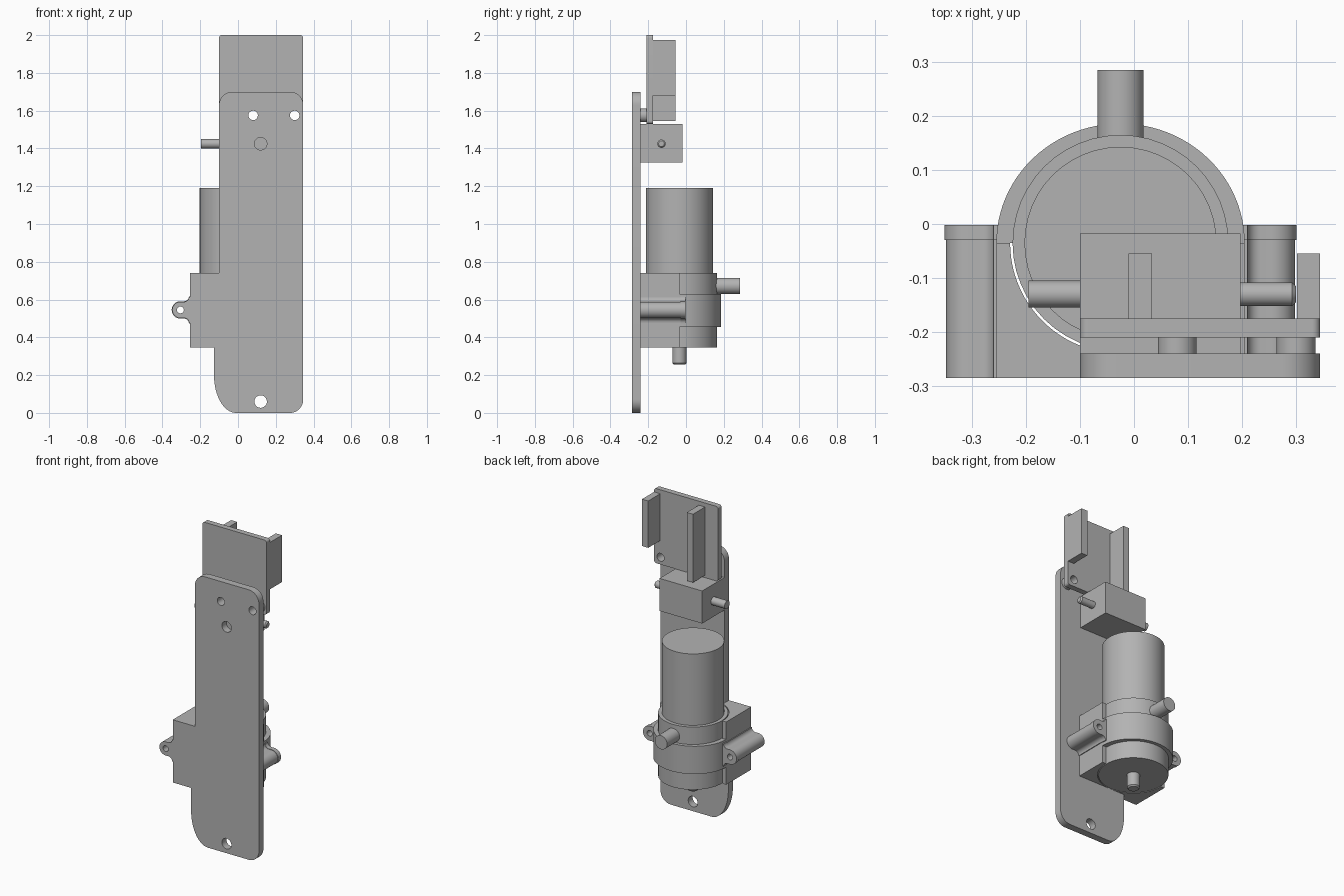
import bpy, bmesh
from math import sin, cos, pi, radians

if "Cube" in bpy.data.objects:
    bpy.data.objects.remove(bpy.data.objects["Cube"], do_unlink=True)

grey = bpy.data.materials.new("plain_grey")
grey.use_nodes = True
GREY = (0.45, 0.45, 0.45, 1)
grey.diffuse_color = GREY
grey.node_tree.nodes["Principled BSDF"].inputs["Base Color"].default_value = GREY

CX, CY = -0.025, -0.035          # motor axis
EAR_X, EAR_Z = 0.28, 0.545       # clamp screw offset from the axis, and height
FRONT, BACK = -0.285, -0.24      # faces of the mounting plate
TURN = {"X": (0, pi / 2, 0), "Y": (pi / 2, 0, 0), "Z": (0, 0, 0)}


def arc(cx, cy, r, start, end, steps=12, ry=None):
    ry = ry or r
    angles = [radians(start + (end - start) * i / steps) for i in range(steps + 1)]
    return [(cx + r * cos(a), cy + ry * sin(a)) for a in angles]


def circle(cx, cy, r, steps=48):
    return arc(cx, cy, r, 0, 360, steps)[:-1]


def finish(name, mesh):
    obj = bpy.data.objects.new(name, mesh)
    bpy.context.collection.objects.link(obj)
    mesh.materials.clear()
    mesh.materials.append(grey)
    bpy.ops.object.select_all(action="DESELECT")
    obj.select_set(True)
    bpy.context.view_layer.objects.active = obj
    bpy.ops.object.shade_smooth_by_angle(angle=radians(30))
    return obj


def extrude(name, axis, low, high, outline, *holes):
    """Extrude a flat outline with holes along Y (outline in x, z) or Z (outline in x, y)."""
    curve = bpy.data.curves.new(name, "CURVE")
    curve.dimensions = "2D"
    curve.fill_mode = "BOTH"
    curve.extrude = (high - low) / 2
    for loop in (outline, *holes):
        spline = curve.splines.new("POLY")
        spline.points.add(len(loop) - 1)
        for point, (u, v) in zip(spline.points, loop):
            point.co = (u, v, 0, 1)
        spline.use_cyclic_u = True
    temp = bpy.data.objects.new(name + "_curve", curve)
    bpy.context.collection.objects.link(temp)
    graph = bpy.context.evaluated_depsgraph_get()
    mesh = bpy.data.meshes.new_from_object(temp.evaluated_get(graph))
    bpy.data.objects.remove(temp, do_unlink=True)
    bm = bmesh.new()
    bm.from_mesh(mesh)
    bmesh.ops.remove_doubles(bm, verts=bm.verts, dist=1e-5)
    bmesh.ops.recalc_face_normals(bm, faces=bm.faces)
    bm.to_mesh(mesh)
    bm.free()
    obj = finish(name, mesh)
    obj.rotation_euler = TURN[axis]
    obj.location["XYZ".index(axis)] = (low + high) / 2
    return obj


def cylinder(name, axis, centre, r, length, chamfer=0):
    bm = bmesh.new()
    bmesh.ops.create_cone(bm, cap_ends=True, segments=48, radius1=r, radius2=r, depth=length)
    if chamfer:
        rims = [e for e in bm.edges if abs(e.verts[0].co.z - e.verts[1].co.z) < 1e-6]
        bmesh.ops.bevel(bm, geom=rims, offset=chamfer, segments=1, affect="EDGES")
    mesh = bpy.data.meshes.new(name)
    bm.to_mesh(mesh)
    bm.free()
    obj = finish(name, mesh)
    obj.rotation_euler = TURN[axis]
    obj.location = centre
    return obj


def box(name, x, y, z):
    return extrude(name, "Z", *z, [(x[0], y[0]), (x[1], y[0]), (x[1], y[1]), (x[0], y[1])])


def rounded(x0, x1, z0, z1, r):
    return (arc(x1 - r, z1 - r, r, 0, 90) + arc(x0 + r, z1 - r, r, 90, 180)
            + arc(x0 + r, z0 + r, r, 180, 270) + arc(x1 - r, z0 + r, r, 270, 360))


# Mounting plate, with the block's front face as part of its outline
plate = (arc(0.275, 1.63, 0.07, 0, 90) + arc(-0.03, 1.63, 0.07, 90, 180)
         + [(-0.1, 0.74), (-0.255, 0.74), (-0.255, 0.345), (-0.127, 0.345)]
         + arc(-0.01, 0.2, 0.117, 180, 270, 16, ry=0.2)
         + arc(0.275, 0.07, 0.07, 270, 360))
screws = [(0.08, 1.575), (0.30, 1.575)]
screw_holes = [circle(x, z, 0.025) for x, z in screws]
extrude("mounting_plate", "Y", FRONT, BACK, plate,
        circle(0.12, 0.06, 0.033), circle(0.12, 1.425, 0.033), *screw_holes)

# Upper panel on two hollow spacers, with two rails behind
extrude("upper_panel", "Y", -0.21, -0.175, rounded(-0.1, 0.345, 1.53, 2.0, 0.015), *screw_holes)
for i, (x, z) in enumerate(screws):
    extrude(f"spacer_{i + 1}", "Y", BACK, -0.21, circle(x, z, 0.036), screw_holes[i])
box("outer_rail", (0.302, 0.345), (-0.175, -0.055), (1.68, 1.975))
box("inner_rail", (-0.01, 0.033), (-0.175, -0.055), (1.545, 1.975))

# Small box with a pin on each side
box("pin_box", (-0.1, 0.197), (BACK, -0.018), (1.325, 1.53))
cylinder("right_pin", "X", (-0.14, -0.13, 1.425), 0.025, 0.11)
cylinder("left_pin", "X", (0.245, -0.13, 1.425), 0.022, 0.11, 0.007)

# Cradle block with a half-round seat
seat = arc(CX, CY, 0.2045, 360, 180, 48)
extrude("cradle_block", "Z", 0.345, 0.74,
        [(-0.255, CY), (-0.255, BACK), (0.205, BACK), (0.205, CY)] + seat)

# Motor, gear housing, output shaft and rear pipe
cylinder("gear_housing", "Z", (CX, CY, 0.5425), 0.2, 0.395)
cylinder("motor_body", "Z", (CX, CY, 0.96), 0.178, 0.46)
cylinder("output_shaft", "Z", (CX, CY, 0.31), 0.037, 0.11, 0.008)
cylinder("rear_pipe", "Y", (CX, 0.205, 0.672), 0.043, 0.16)

# Clamp strap around the rear half of the housing
extrude("clamp_strap", "Z", 0.455, 0.63,
        arc(CX, CY, 0.23, 0, 180, 48, ry=0.221) + arc(CX, CY, 0.198, 180, 0, 48))

# Screw bosses on the block and matching ears on the strap
for side, s, start in (("right", -1, FRONT), ("left", 1, BACK)):
    def ear(r, root):
        tip = arc(EAR_X, 0, r, -90, 90, 24)
        upper = arc(0.23 + 0.03, r + 0.025, 0.025, 270, 180, 8)
        lower = [(u, -v) for u, v in reversed(upper)]
        loop = [(root, -r - 0.025)] + lower + tip + upper + [(root, r + 0.025)]
        return [(CX + s * u, EAR_Z + v) for u, v in loop]
    hole = circle(CX + s * EAR_X, EAR_Z, 0.018)
    extrude(side + "_boss", "Y", start, -0.03, ear(0.043, 0.23), hole)
    extrude(side + "_ear", "Y", -0.03, -0.002, ear(0.046, 0.205), hole)
